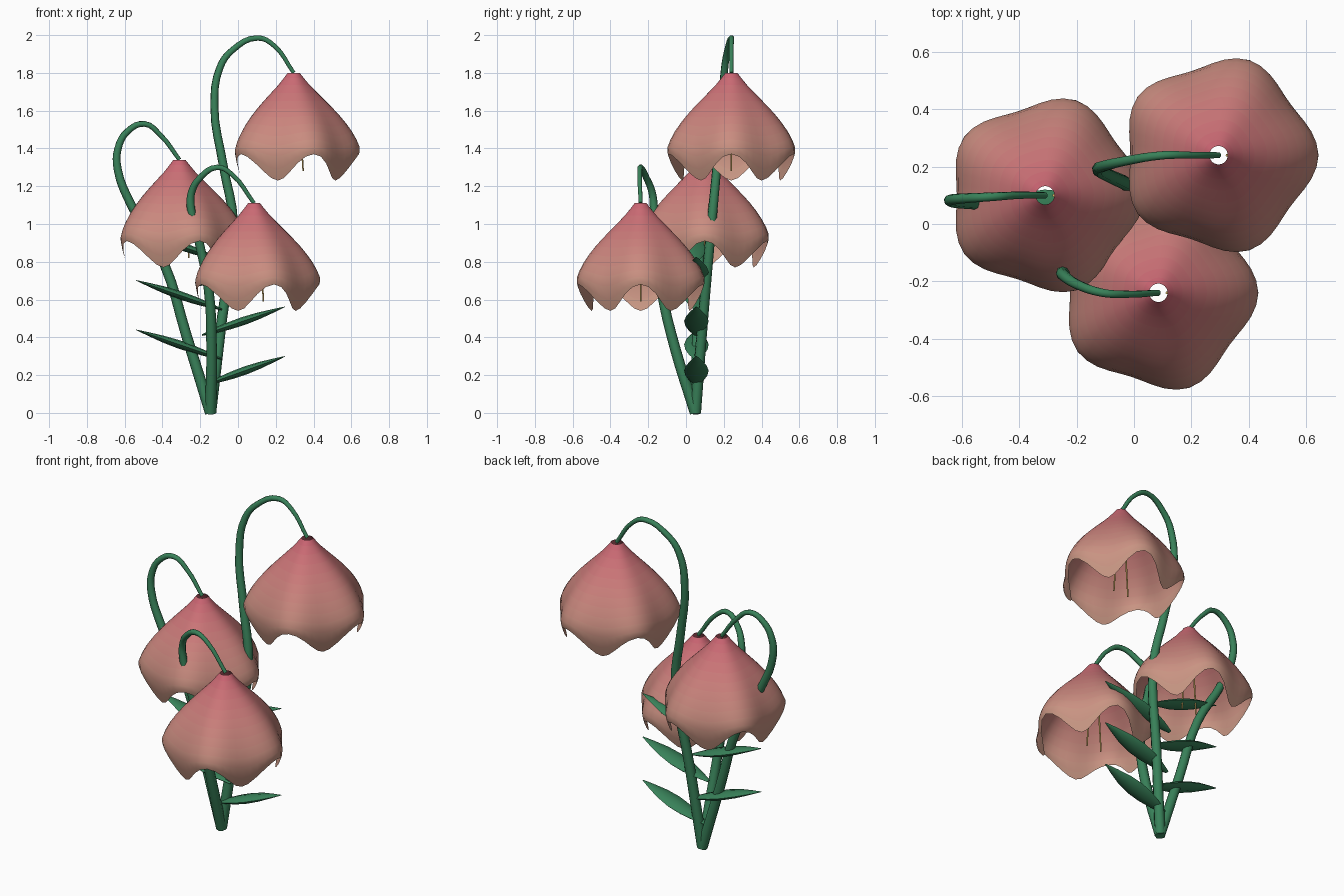
import bpy, bmesh, math
from mathutils import Vector

if "Cube" in bpy.data.objects:
    bpy.data.objects.remove(bpy.data.objects["Cube"])


def material(name, rgb):
    m = bpy.data.materials.new(name)
    m.diffuse_color = (*rgb, 1)
    m.use_nodes = True
    m.node_tree.nodes["Principled BSDF"].inputs["Base Color"].default_value = m.diffuse_color
    return m


GREEN = material("green", (0.04, 0.22, 0.10))
YELLOW = material("stamen_yellow", (0.75, 0.5, 0.15))
TOP, RIM = Vector((0.60, 0.13, 0.17)), Vector((0.58, 0.31, 0.23))
BANDS = 12
PETAL = [material(f"petal_{i}", TOP.lerp(RIM, i / (BANDS - 1))) for i in range(BANDS)]


def finish(name, bm, mats, angle=50):
    me = bpy.data.meshes.new(name)
    bm.to_mesh(me)
    bm.free()
    ob = bpy.data.objects.new(name, me)
    bpy.context.collection.objects.link(ob)
    for m in mats:
        me.materials.append(m)
    smooth(ob, angle)
    return ob


def smooth(ob, angle=50):
    bpy.ops.object.select_all(action='DESELECT')
    ob.select_set(True)
    bpy.context.view_layer.objects.active = ob
    bpy.ops.object.shade_smooth_by_angle(angle=math.radians(angle))


def tube(name, pts, r0, r1, mat):
    """Tapered round tube along a smooth path."""
    cu = bpy.data.curves.new(name, 'CURVE')
    cu.dimensions = '3D'
    cu.bevel_depth = 1
    cu.bevel_resolution = 2
    cu.resolution_u = 4
    cu.use_fill_caps = True
    sp = cu.splines.new('BEZIER')
    sp.bezier_points.add(len(pts) - 1)
    for i, (bp, p) in enumerate(zip(sp.bezier_points, pts)):
        bp.co = p
        bp.handle_left_type = bp.handle_right_type = 'AUTO'
        bp.radius = r0 + (r1 - r0) * i / (len(pts) - 1)
    cu.materials.append(mat)
    ob = bpy.data.objects.new(name, cu)
    bpy.context.collection.objects.link(ob)
    bpy.ops.object.select_all(action='DESELECT')
    ob.select_set(True)
    bpy.context.view_layer.objects.active = ob
    bpy.ops.object.convert(target='MESH')
    smooth(bpy.context.object)


# Bell profiles (radius, drop): along a notch and along a petal centre
NOTCH = [(.032, 0), (.085, .065), (.17, .15), (.245, .228), (.308, .31), (.348, .39), (.345, .43)]
LOBE = [(.032, 0), (.082, .065), (.16, .15), (.228, .235), (.283, .335), (.308, .44), (.272, .57)]


def spline(pts, t):
    """Catmull-Rom through a profile, t in 0..1."""
    n = len(pts) - 1
    i = min(int(t * n), n - 1)
    u = t * n - i
    g = lambda k: Vector(pts[max(0, min(n, k))])
    a, b, c, d = g(i - 1), g(i), g(i + 1), g(i + 2)
    return 0.5 * (2 * b + (c - a) * u + (2 * a - 5 * b + 4 * c - d) * u * u
                  + (3 * b - a - 3 * c + d) * u ** 3)


def bell(name, top, seg=50):
    bm = bmesh.new()
    rings = []
    for j in range(BANDS + 1):
        a, b = spline(NOTCH, j / BANDS), spline(LOBE, j / BANDS)
        ring = []
        for i in range(seg):
            th = 2 * math.pi * i / seg
            r, h = a.lerp(b, 0.5 - 0.5 * math.cos(5 * th))
            ring.append(bm.verts.new((top[0] + r * math.cos(th), top[1] + r * math.sin(th), top[2] - h)))
        rings.append(ring)
    for j in range(BANDS):
        for i in range(seg):
            k = (i + 1) % seg
            f = bm.faces.new((rings[j][i], rings[j + 1][i], rings[j + 1][k], rings[j][k]))
            f.material_index = j
    finish(name, bm, PETAL)


def leaf(name, base, tip):
    """Flat spindle leaf, wide in y and thin in z."""
    bm = bmesh.new()
    base, tip = Vector(base), Vector(tip)
    d = (tip - base).normalized()
    up = d.cross(Vector((0, 1, 0)))
    shape = [(0, .2), (.15, .6), (.32, .9), (.5, 1), (.68, .82), (.85, .45), (1, .06)]
    rings = []
    for t, w in shape:
        c = base.lerp(tip, t)
        rings.append([bm.verts.new(c + Vector((0, 1, 0)) * (.065 * w * math.cos(k * math.pi / 4))
                                   + up * (.022 * w * math.sin(k * math.pi / 4))) for k in range(8)])
    for p, q in zip(rings, rings[1:]):
        for k in range(8):
            bm.faces.new((p[k], p[(k + 1) % 8], q[(k + 1) % 8], q[k]))
    bm.faces.new(rings[0])
    bm.faces.new(rings[-1])
    bmesh.ops.recalc_face_normals(bm, faces=bm.faces)
    finish(name, bm, [GREEN])


# Arching stems, each ending at the top of its bell
BASE = (-.145, .05, .0)
STEMS = {
    "tall": [BASE, (-.085, .09, .5), (-.025, .135, 1.0), (-.08, .165, 1.32), (-.125, .19, 1.62),
             (-.095, .205, 1.83), (-.03, .22, 1.92), (.105, .24, 1.985), (.19, .24, 1.945), (.295, .24, 1.80)],
    "left": [BASE, (-.27, .06, .4), (-.395, .07, .8), (-.565, .075, 1.1), (-.637, .08, 1.29),
             (-.635, .085, 1.4), (-.585, .09, 1.49), (-.495, .095, 1.53), (-.41, .1, 1.47), (-.31, .1, 1.34)],
    "front": [BASE, (-.14, -.06, .35), (-.155, -.13, .65), (-.205, -.16, .9), (-.25, -.17, 1.09),
              (-.245, -.18, 1.17), (-.2, -.21, 1.245), (-.11, -.24, 1.3), (-.035, -.245, 1.265), (.085, -.24, 1.11)],
}
for name, pts in STEMS.items():
    tube(f"{name}_stem", pts, .03, .011, GREEN)
    x, y, z = pts[-1]
    bell(f"{name}_bell", (x, y, z))
    for i, s in enumerate((1, -1)):
        tube(f"{name}_stamen_{i}", [(x + s * .03, y, z - .2), (x + s * .05, y, z - .52)], .005, .004, YELLOW)

# Alternating leaf pairs up the middle stem
for i in range(3):
    h = .262 * i
    leaf(f"right_leaf_{i}", (-.17 + (-.02 * i), .055, .15 + h), (.25, .055, .30 + h))
    leaf(f"left_leaf_{i}", (-.085, .055, .285 + h), (-.54, .055, .44 + h))
